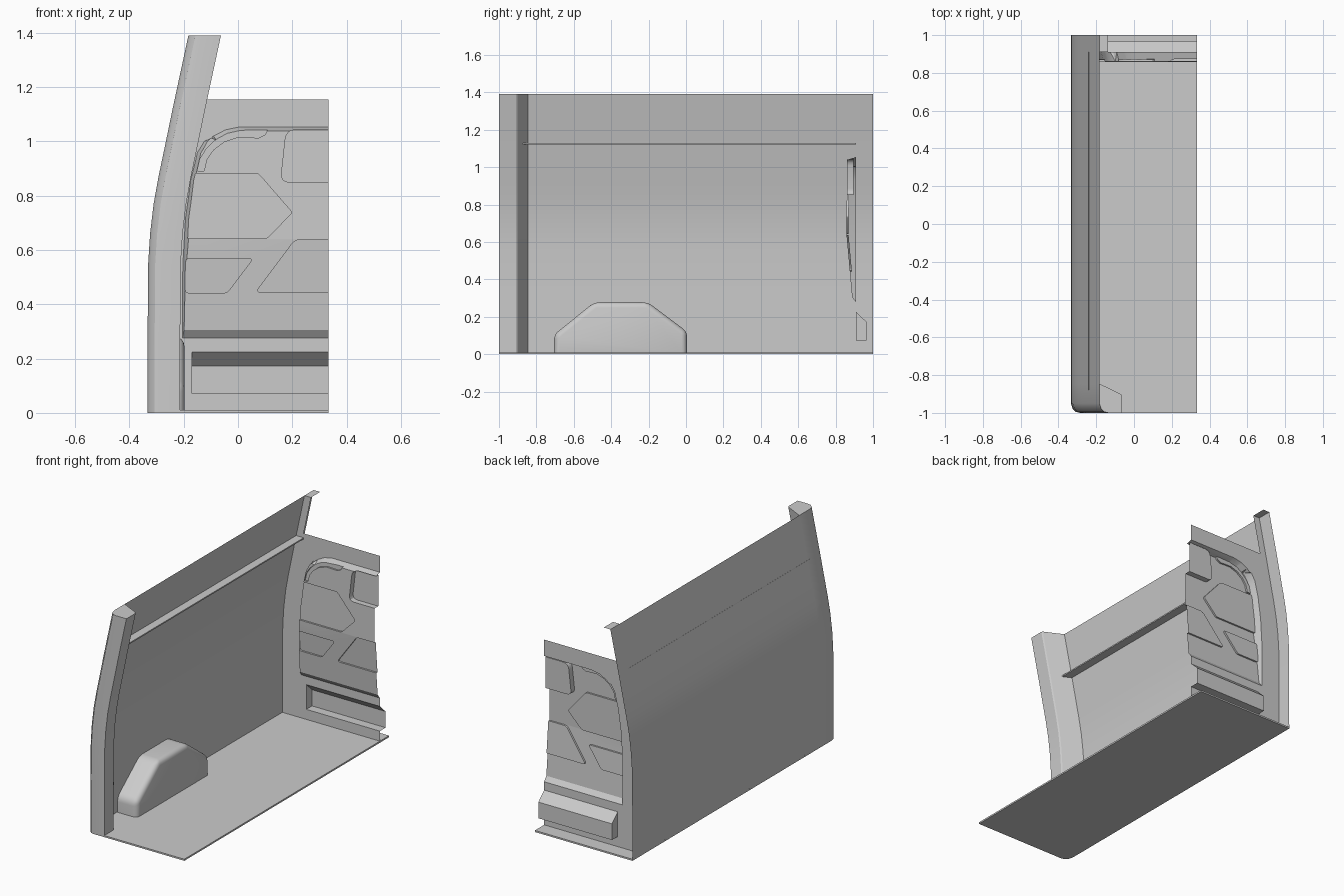
import bpy, bmesh, math
from mathutils import Vector

if "Cube" in bpy.data.objects:
    bpy.data.objects.remove(bpy.data.objects["Cube"])

# side wall curve, (x, z) from floor to top
WALL = [(-.334, 0), (-.333, .3), (-.331, .55), (-.324, .66), (-.311, .77),
        (-.293, .87), (-.272, .97), (-.24, 1.125), (-.183, 1.39)]


def wall_x(z):
    for (x0, z0), (x1, z1) in zip(WALL, WALL[1:]):
        if z <= z1:
            return x0 + (x1 - x0) * (z - z0) / (z1 - z0)
    return WALL[-1][0]


def make(name, verts, faces):
    me = bpy.data.meshes.new(name)
    me.from_pydata(verts, [], faces)
    ob = bpy.data.objects.new(name, me)
    bpy.context.collection.objects.link(ob)
    bm = bmesh.new()
    bm.from_mesh(me)
    bmesh.ops.recalc_face_normals(bm, faces=bm.faces)
    bm.to_mesh(me)
    bm.free()
    return ob


def loft(name, rings, closed=True, caps=True):
    n = len(rings[0])
    verts = [v for r in rings for v in r]
    faces = [(k * n + i, k * n + (i + 1) % n, (k + 1) * n + (i + 1) % n, (k + 1) * n + i)
             for k in range(len(rings) - 1) for i in range(n if closed else n - 1)]
    if caps:
        faces += [tuple(range(n)), tuple(range(len(verts) - n, len(verts)))]
    return make(name, verts, faces)


def prism_y(name, pts, front, back):
    """Extrude an (x, z) outline along y; the ends may follow a function of z."""
    f = front if callable(front) else lambda z: front
    b = back if callable(back) else lambda z: back
    return loft(name, [[(x, f(z), z) for x, z in pts], [(x, b(z), z) for x, z in pts]])


def prism_x(name, pts, x0, x1):
    return loft(name, [[(x, y, z) for y, z in pts] for x in (x0, x1)])


def rounded(pts, r, seg=4):
    """Round the corners of an outline."""
    out = []
    for i, p in enumerate(pts):
        p, a, b = Vector(p), Vector(pts[i - 1]), Vector(pts[(i + 1) % len(pts)])
        s = p + (a - p).normalized() * r
        e = p + (b - p).normalized() * r
        for k in range(seg + 1):
            t = k / seg
            out.append(tuple(s * (1 - t) ** 2 + p * 2 * t * (1 - t) + e * t * t))
    return out


def apply(ob):
    bpy.context.view_layer.objects.active = ob
    for m in list(ob.modifiers):
        bpy.ops.object.modifier_apply(modifier=m.name)


def boolean(ob, other, op):
    m = ob.modifiers.new("bool", 'BOOLEAN')
    m.operation, m.object, m.solver = op, other, 'EXACT'
    apply(ob)
    bpy.data.objects.remove(other)


# floor with one rounded corner
plan = [(.333, -1), (.333, 1), (-.334, 1), (-.334, -.95), (-.324, -.978), (-.306, -.994), (-.28, -1)]
loft("floor", [[(x, y, z) for x, y in plan] for z in (0, .01)])

# side wall sheet
loft("side_wall", [[(x, y, z) for x, z in WALL] for y in (-.85, 1)], closed=False, caps=False)

# rear pillar swept up the wall curve
section = [(0, -.845), (.115, -.902), (.12, -.91), (.12, -1), (.05, -1), (.026, -.995),
           (.009, -.978), (0, -.95)]
loft("corner_pillar", [[(x + dx, y, z) for dx, y in section] for x, z in WALL])

# ledge rail on the wall
prism_y("wall_rail", [(-.24, 1.12), (-.188, 1.12), (-.188, 1.128), (-.24, 1.128)], -.88, .91)

# wheel arch
arch = [(-.705, -.02), (-.705, .105), (-.49, .278), (-.205, .278), (.006, .12), (.006, -.02)]
wheel_arch = prism_x("wheel_arch", arch, -.33, -.198)
bm = bmesh.new()
bm.from_mesh(wheel_arch.data)
edges = [e for e in bm.edges if all(v.co.x > -.2 and v.co.z > -.03 for v in e.verts)
         or (abs(e.verts[0].co.x - e.verts[1].co.x) > .1 and e.verts[0].co.z > 0)]
bmesh.ops.bevel(bm, geom=edges, offset=.03, segments=4, profile=.5, affect='EDGES')
bmesh.ops.bisect_plane(bm, geom=bm.verts[:] + bm.edges[:] + bm.faces[:], plane_co=(0, 0, .008),
                       plane_no=(0, 0, -1), clear_outer=True)
bm.to_mesh(wheel_arch.data)
bm.free()

# bulkhead: flat plate with the post flange beside the wall
plate = [(x, max(z, .008)) for x, z in WALL]
plate += [(-.138, 1.39), (wall_x(1.155) + .045, 1.155), (.4, 1.155), (.4, .008)]
bulkhead = prism_y("bulkhead", plate, .91, 1.1)


# raised panel of the bulkhead
def panel_y(z):
    return .858 + (z - .64) * .008 if z > .64 else .858 + (.64 - z) * .09


outline = [(-.215, .25), (-.215, .55), (-.205, .72), (-.185, .86), (-.16, .96), (-.135, 1.0),
           (-.1, 1.032), (-.055, 1.055), (0, 1.066), (.42, 1.066), (.42, .25)]
c = Vector((.42, .6))
front = []
for x, z in outline:
    s = (c - Vector((x, z))).normalized() * (.045 if x < .4 else 0)
    front.append((x + s.x, z - (.045 if z > 1 else 0) + (s.y * .2 if z < 1 else 0)))
panel = loft("panel", [[(x, .80, z) for x, z in front], [(x, .95, z) for x, z in outline]])
sec = [(panel_y(1.2), 1.2), (panel_y(.64), .64), (panel_y(.305), .305), (.915, .27), (1.0, .27), (1.0, 1.2)]
boolean(panel, prism_x("cut", sec, -.6, .7), 'INTERSECT')
boolean(bulkhead, panel, 'UNION')

# pressed pockets in the panel
arrow = rounded([(-.195, .642), (.105, .642), (.2, .738), (.075, .882), (-.165, .882)], .012)
left_slot = rounded([(-.195, .442), (-.04, .442), (.055, .568), (-.195, .568)], .015)
right_slot = rounded([(.065, .444), (.45, .444), (.45, .638), (.21, .638)], .02)
window = rounded([(.157, .85), (.45, .85), (.45, 1.043), (.178, 1.043)], .035)
crescent = [(-.15, .892), (-.14, .935), (-.115, .975), (-.08, 1.008), (-.04, 1.03), (.01, 1.041),
            (.11, 1.044), (.1, 1.025), (.075, 1.013), (.04, 1.015), (0, 1.016), (-.05, 1.0),
            (-.09, .97), (-.115, .935), (-.125, .892)]
for pts, depth in ((arrow, .011), (left_slot, .011), (right_slot, .011), (window, .035), (crescent, .011)):
    boolean(bulkhead, prism_y("cut", pts, .7, lambda z, d=depth: panel_y(z) + d), 'DIFFERENCE')

# deep step recess near the floor
step = [(.89, .225), (.91, .225), (.966, .172), (.966, .072), (.89, .072)]
boolean(bulkhead, prism_x("cut", step, -.17, .5), 'DIFFERENCE')

# reduce the bulkhead block to its pressed sheet and trim it
bm = bmesh.new()
bm.from_mesh(bulkhead.data)
bmesh.ops.triangulate(bm, faces=bm.faces)
for co, no in (((.333, 0, 0), (1, 0, 0)), ((0, 1, 0), (0, 1, 0))):
    bmesh.ops.bisect_plane(bm, geom=bm.verts[:] + bm.edges[:] + bm.faces[:], plane_co=co,
                           plane_no=no, clear_outer=True)
bm.normal_update()
drop = []
for f in bm.faces:
    m = f.calc_center_median()
    if abs(f.normal.y) < .1 and m.y > .93 and m.z < 1.388:
        if m.z > 1.15 or m.z < .012 or f.normal.x < -.3:
            drop.append(f)
bmesh.ops.delete(bm, geom=drop, context='FACES')
bm.to_mesh(bulkhead.data)
bm.free()

for ob in bpy.data.objects:
    ob.select_set(True)
bpy.context.view_layer.objects.active = bulkhead
bpy.ops.object.shade_smooth_by_angle(angle=math.radians(30))
